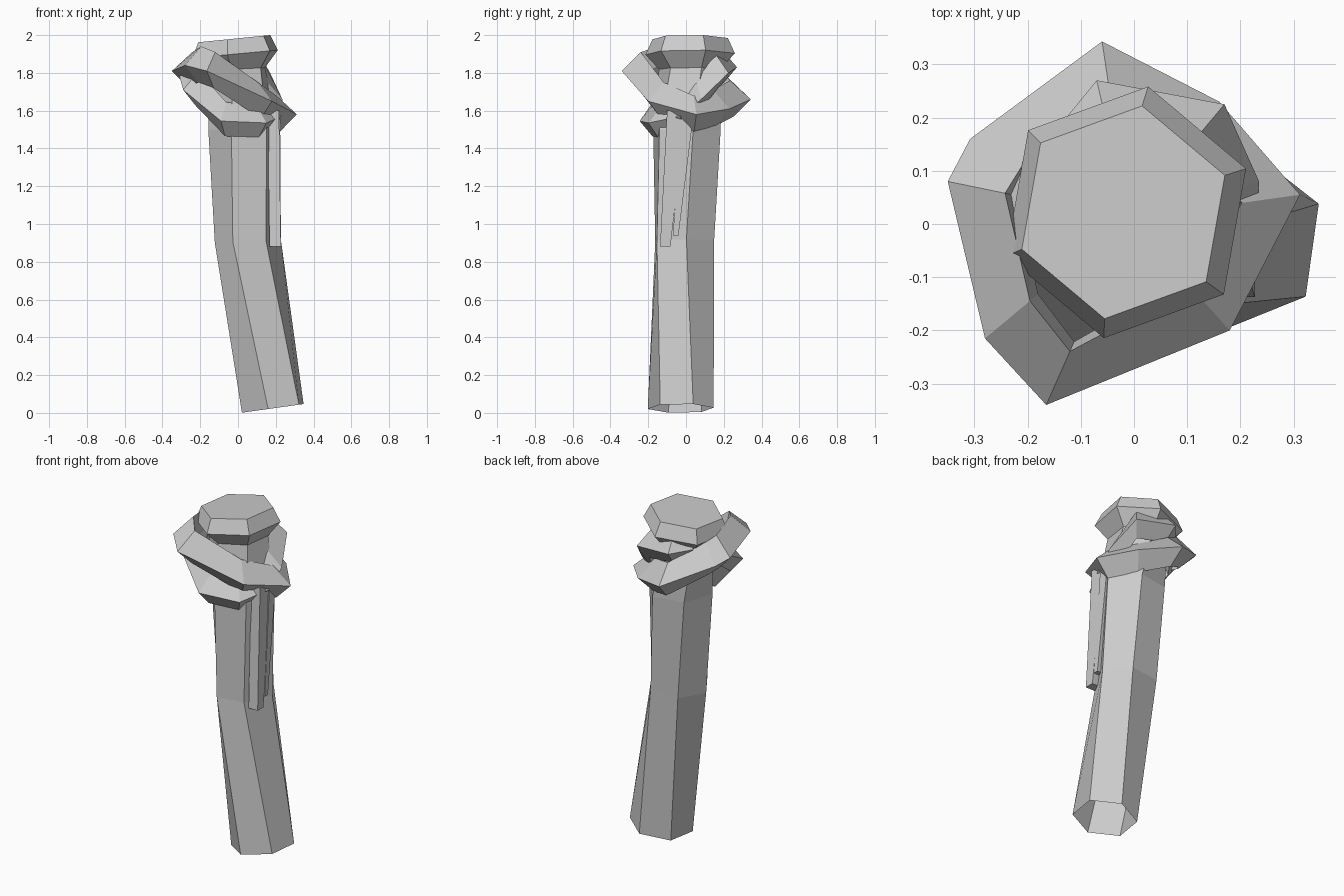
import bpy, bmesh
from math import cos, sin, radians
from mathutils import Vector

if "Cube" in bpy.data.objects:
    bpy.data.objects.remove(bpy.data.objects["Cube"])


def skin(name, rings, closed=False, start_cap=True):
    """Join equal-sized rings of points into one flat-shaded tube."""
    bm = bmesh.new()
    rows = [[bm.verts.new(p) for p in ring] for ring in rings]
    n = len(rows[0])
    pairs = list(zip(rows, rows[1:]))
    if closed:
        pairs.append((rows[-1], rows[0]))
    else:
        if start_cap:
            bm.faces.new(rows[0])
        bm.faces.new(rows[-1])
    for a, b in pairs:
        for i in range(n):
            j = (i + 1) % n
            bm.faces.new((a[i], a[j], b[j], b[i]))
    bmesh.ops.recalc_face_normals(bm, faces=bm.faces)
    me = bpy.data.meshes.new(name)
    bm.to_mesh(me)
    bm.free()
    ob = bpy.data.objects.new(name, me)
    bpy.context.collection.objects.link(ob)
    return ob


def hexagon(x, y, z, r, turn, tilt):
    """Six-sided ring, tilted so z rises along x."""
    ring = []
    for k in range(6):
        a = radians(turn + 60 * k)
        ring.append((x + r * cos(a), y + r * sin(a), z + tilt * r * cos(a)))
    return ring


def rope(name, path, section, closed=False):
    """Sweep a (radial, height) section along outer-ridge points around the post."""
    rings = []
    for p in path:
        p = Vector(p)
        out = Vector((p.x + 0.01, p.y - 0.01, 0)).normalized()
        rings.append([p + out * r + Vector((0, 0, h)) for r, h in section])
    return skin(name, rings, closed)


def strip(name, top, bottom, w_top, w_bottom, thick):
    """Tapered hanging rope end."""
    rings = []
    for (x, y, z), w in ((top, w_top), (bottom, w_bottom)):
        t = thick / 2
        rings.append([(x - t, y - w / 2, z), (x + t, y - w / 2, z),
                      (x + t, y + w / 2, z), (x - t, y + w / 2, z)])
    return skin(name, rings)


# Bent six-sided post with flared head, open underneath
skin("post", [hexagon(*s) for s in (
    (0.184, -0.028, 0.024, 0.176, 22, 0.14),
    (0.052, -0.007, 0.91, 0.175, 3, 0.05),
    (0.03, 0.005, 1.5, 0.19, 10, 0.0),
    (0.01, 0.015, 1.68, 0.175, 16, 0.0),
    (-0.01, 0.02, 1.82, 0.165, 22, 0.05),
    (-0.015, 0.022, 1.9, 0.24, 20, 0.09),
    (-0.02, 0.022, 1.981, 0.203, 20, 0.1),
)], start_cap=False)

# Upper rope loop, high at front left and low at the right
rope("upper_rope_loop", [
    (-0.165, -0.34, 1.81), (0.18, -0.2, 1.65), (0.312, 0.055, 1.58),
    (0.16, 0.23, 1.61), (-0.06, 0.343, 1.66), (-0.308, 0.16, 1.78),
    (-0.35, 0.08, 1.81), (-0.28, -0.215, 1.84)],
    [(0, 0), (-0.11, 0.1), (-0.13, 0.0), (-0.09, -0.09)], closed=True)

# Lower rope loop, low at the front and climbing to the back
rope("lower_rope_loop", [
    (-0.24, 0.13, 1.82), (-0.31, 0.0, 1.78), (-0.29, -0.13, 1.71),
    (-0.09, -0.245, 1.545), (0.15, -0.2, 1.535), (0.23, -0.03, 1.57),
    (0.235, 0.08, 1.66), (0.17, 0.225, 1.8), (-0.07, 0.27, 1.83),
    (-0.16, 0.16, 1.84)],
    [(0, 0), (-0.09, 0.1), (-0.11, 0.0), (-0.07, -0.08)])

# Loose rope ends hanging on the right
strip("front_rope_end", (0.187, -0.05, 1.6), (0.197, -0.11, 0.88), 0.1, 0.055, 0.06)
strip("back_rope_end", (0.203, 0.01, 1.58), (0.207, -0.055, 0.94), 0.06, 0.03, 0.04)
